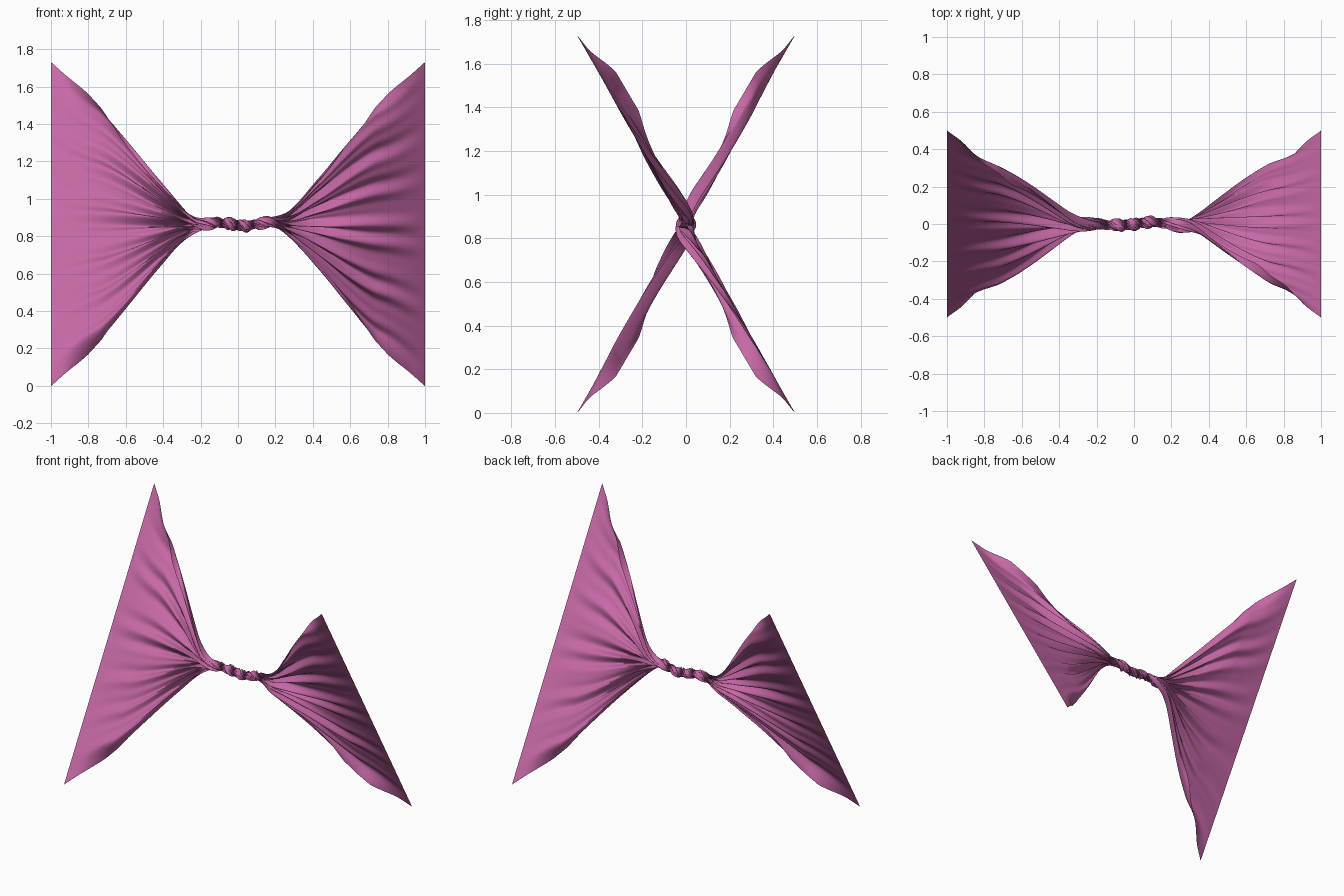
import bpy, bmesh, math

if "Cube" in bpy.data.objects:
    bpy.data.objects.remove(bpy.data.objects["Cube"])

NU, NV = 300, 240          # grid along the twist axis / across the cloth
HALF_TWIST = math.radians(390)
CENTRE_Z = 0.865

# distance from middle: half width, fold depth, edge curl (degrees)
KEYS = [(0.00, 0.026, 0.026, 40), (0.20, 0.028, 0.028, 60), (0.30, 0.095, 0.036, 150),
        (0.42, 0.25, 0.034, 190), (0.59, 0.49, 0.024, 170), (0.735, 0.68, 0.016, 90),
        (0.90, 0.885, 0.006, 15), (1.00, 1.0, 0.0, 0)]


def smooth(t):
    t = max(0.0, min(1.0, t))
    return t * t * (3 - 2 * t)


def key_value(x, col):
    """Smooth cubic interpolation through the key table."""
    def slope(i):
        a, b = max(i - 1, 0), min(i + 1, len(KEYS) - 1)
        return (KEYS[b][col] - KEYS[a][col]) / (KEYS[b][0] - KEYS[a][0])
    for i in range(len(KEYS) - 1):
        x0, x1 = KEYS[i][0], KEYS[i + 1][0]
        if x <= x1 + 1e-9:
            h = x1 - x0
            t = (x - x0) / h
            return ((2*t**3 - 3*t*t + 1) * KEYS[i][col] + (t**3 - 2*t*t + t) * h * slope(i)
                    + (3*t*t - 2*t**3) * KEYS[i + 1][col] + (t**3 - t*t) * h * slope(i + 1))
    return KEYS[-1][col]


def wrinkle(v, side):
    """Irregular radiating folds across the cloth."""
    return (0.6 * math.sin(29 * v + 1.3 * math.sin(4 * v + side))
            + 0.3 * math.sin(47 * v + 2 * side) + 0.22 * math.sin(13 * v + 1.0 + side))


def section(x):
    """Cross-section (y, z) points of the cloth at one x."""
    ax, side = abs(x), (-1 if x < 0 else 1)
    width, depth = key_value(ax, 1), key_value(ax, 2)
    curl = -side * math.radians(key_value(ax, 3))
    blend = math.tanh(x / 0.15)
    # edges roll over: integrate a heading that turns near both borders
    half = [(0.0, 0.0)]
    n = NV // 2
    for j in range(n):
        a = curl * smooth(((j + 0.5) / n - 0.82) / 0.15)
        s, d = half[-1]
        half.append((s + math.cos(a) / n, d + math.sin(a) / n))
    top = max(p[0] for p in half)
    # limit the roll to a compact tube
    roll = min(1.0, 0.07 / max(1e-6, max(abs(p[1]) for p in half) * width))
    pts = [(-s, -d) for s, d in reversed(half[1:])] + half
    ang = HALF_TWIST * math.tanh(x / 0.17) / math.tanh(1 / 0.17)
    c, sn = math.cos(ang), math.sin(ang)
    rope = 1 - smooth((ax - 0.16) / 0.25)
    out = []
    for j, (s, d) in enumerate(pts):
        v = -1 + 2 * j / NV
        s, d = s / top * width, d * roll * width
        fold = depth * wrinkle(v, blend)
        # round the bundle off inside the rope, taper the folds at the rims
        taper = (1 - rope) * (1 - 0.75 * v ** 6) + rope * (0.35 + 1.0 * math.sqrt(max(0, 1 - v * v)))
        d += fold * taper
        s += 0.006 * rope * math.sin(17 * v + 20 * x)
        wob = 0.008 * rope
        out.append((-s * sn - d * c + wob * math.sin(17 * x),
                    CENTRE_Z + s * c - d * sn + wob * math.cos(21 * x + 2.5)))
    return out


# twisted cloth sheet, rows packed more densely towards the rope
bm = bmesh.new()
rows = []
for i in range(NU + 1):
    t = -1 + 2 * i / NU
    x = 0.55 * t + 0.45 * t ** 3
    rows.append([bm.verts.new((x, y, z)) for y, z in section(x)])
for a, b in zip(rows, rows[1:]):
    for j in range(NV):
        f = bm.faces.new((a[j], b[j], b[j + 1], a[j + 1]))
        f.smooth = True
mesh = bpy.data.meshes.new("twisted_cloth")
bm.to_mesh(mesh)
bm.free()
cloth = bpy.data.objects.new("twisted_cloth", mesh)
bpy.context.collection.objects.link(cloth)

pink = bpy.data.materials.new("orchid pink")
pink.diffuse_color = (0.57, 0.14, 0.385, 1)
pink.use_nodes = True
pink.node_tree.nodes["Principled BSDF"].inputs["Base Color"].default_value = pink.diffuse_color
mesh.materials.append(pink)
